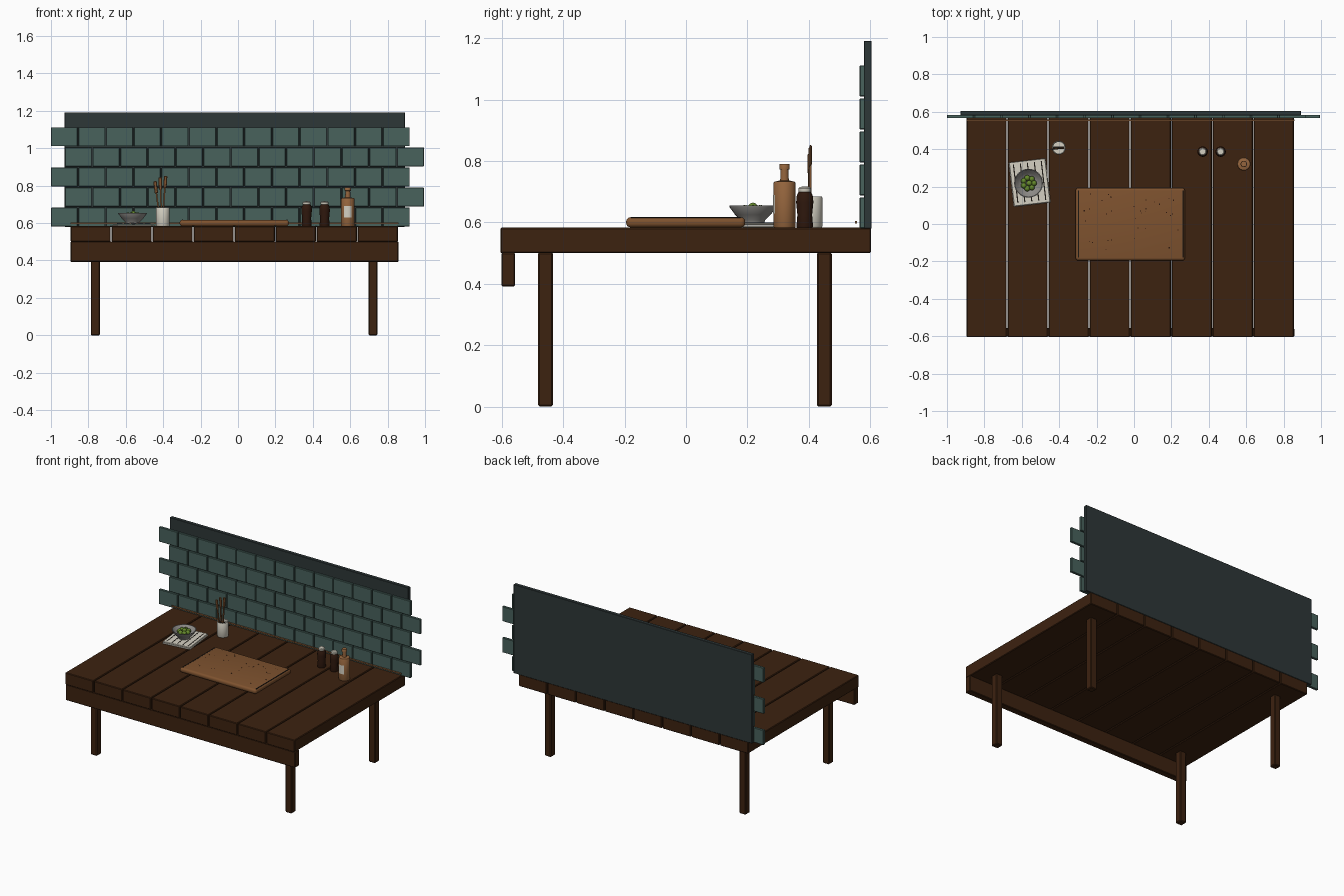
import bpy, bmesh, math, random
from mathutils import Matrix, Vector

if "Cube" in bpy.data.objects:
    bpy.data.objects.remove(bpy.data.objects["Cube"])

random.seed(4)


def material(name, rgb):
    m = bpy.data.materials.new(name)
    m.diffuse_color = (*rgb, 1)
    m.use_nodes = True
    m.node_tree.nodes["Principled BSDF"].inputs["Base Color"].default_value = m.diffuse_color
    return m


WOOD = material("dark_wood", (0.046, 0.016, 0.005))
PANEL = material("charcoal_slate", (0.027, 0.038, 0.039))
TILE = material("teal_tile", (0.065, 0.122, 0.108))
BOARD = material("oak", (0.21, 0.085, 0.028))
AMBER = material("amber", (0.30, 0.13, 0.047))
CREAM = material("cream", (0.66, 0.63, 0.54))
GREY = material("grey_stoneware", (0.27, 0.26, 0.245))
GREEN = material("olive_green", (0.13, 0.25, 0.025))
ESPRESSO = material("espresso", (0.028, 0.009, 0.004))
BLACK = material("near_black", (0.012, 0.009, 0.007))


def finish(name, bm, mat, smooth=False):
    bmesh.ops.recalc_face_normals(bm, faces=bm.faces)
    me = bpy.data.meshes.new(name)
    bm.to_mesh(me)
    bm.free()
    for m in (mat if isinstance(mat, list) else [mat]):
        me.materials.append(m)
    if smooth:
        me.shade_smooth()
        me.set_sharp_from_angle(angle=math.radians(35))
    ob = bpy.data.objects.new(name, me)
    bpy.context.collection.objects.link(ob)
    return ob


def box(name, lo, hi, mat, bevel=0, segments=1):
    """Box between two corners, optionally with rounded edges."""
    lo, hi = Vector(lo), Vector(hi)
    bm = bmesh.new()
    bmesh.ops.create_cube(bm, size=1, matrix=Matrix.Translation((lo + hi) / 2)
                          @ Matrix.Diagonal((*(hi - lo), 1)))
    if bevel:
        bmesh.ops.bevel(bm, geom=bm.edges[:], offset=bevel, segments=segments,
                        profile=0.5, affect='EDGES')
    return finish(name, bm, mat, segments > 1)


def lathe(name, x, y, profile, mats, rule=None, sides=24):
    """Turn an (r, z) profile around a vertical axis; rule picks a slot by height."""
    bm = bmesh.new()
    vs = [bm.verts.new((r, 0, z)) for r, z in profile]
    es = [bm.edges.new(p) for p in zip(vs, vs[1:])]
    bmesh.ops.spin(bm, geom=vs + es, axis=(0, 0, 1), cent=(0, 0, 0),
                   angle=math.tau, steps=sides, use_merge=True)
    bmesh.ops.remove_doubles(bm, verts=bm.verts, dist=1e-5)
    if rule:
        for f in bm.faces:
            f.material_index = rule(f.calc_center_median())
    ob = finish(name, bm, mats, True)
    ob.location = (x, y, 0)
    return ob


# Table top planks
for i in range(8):
    x = -0.895 + i * 0.2193
    box(f"table_plank_{i}", (x, -0.605, 0.50), (x + 0.2143, 0.603, 0.583), WOOD, 0.004)

# Front apron and legs
box("front_apron", (-0.895, -0.602, 0.392), (0.857, -0.557, 0.502), WOOD, 0.004)
for side, x in (("left", -0.787), ("right", 0.698)):
    for end, y in (("front", -0.482), ("back", 0.427)):
        box(f"{end}_{side}_leg", (x, y, 0), (x + 0.048, y + 0.048, 0.503), WOOD, 0.005)

# Backsplash panel with running-bond tiles and a thin trim strip
box("backsplash_panel", (-0.927, 0.58, 0.58), (0.892, 0.605, 1.192), PANEL, 0.002)
for row in range(5):
    for col in range(13):
        x = -1.0 + col * 0.148 + (row % 2) * 0.076
        z = 0.581 + row * 0.1075
        box(f"tile_{row}_{col}", (x, 0.566, z), (x + 0.142, 0.584, z + 0.101), TILE, 0.002)
box("back_trim", (-0.895, 0.551, 0.596), (0.857, 0.558, 0.604), AMBER)

# Cutting board with end grooves and grain flecks
box("cutting_board", (-0.312, -0.195, 0.584), (0.272, 0.193, 0.617), BOARD, 0.014, 4)
for n, x in enumerate((-0.299, 0.259)):
    box(f"board_groove_{n}", (x, -0.18, 0.614), (x + 0.006, 0.178, 0.6178), BLACK)
for n in range(34):
    x = random.uniform(-0.27, 0.24)
    y = random.choice((random.uniform(-0.17, 0.17), random.uniform(0.05, 0.17)))
    s = random.uniform(0.002, 0.0035)
    box(f"board_fleck_{n}", (x - s, y - s, 0.615), (x + s, y + s, 0.6175), ESPRESSO)

# Folded striped towel
towel = [box("towel_bottom", (-0.099, -0.119, 0.583), (0.099, 0.119, 0.590), CREAM, 0.002),
         box("towel_top", (-0.097, -0.117, 0.591), (0.097, 0.119, 0.599), CREAM, 0.002)]
for n in range(5):
    x = -0.075 + n * 0.0375
    towel.append(box(f"towel_stripe_{n}", (x - 0.003, -0.102, 0.598),
                     (x + 0.003, 0.106, 0.5998), BLACK))
for ob in towel:
    ob.location = (-0.558, 0.222, 0)
    ob.rotation_euler.z = math.radians(6.7)

# Bowl of fruit
bx, by = -0.564, 0.218
lathe("bowl", bx, by, [(0, 0.600), (0.038, 0.600), (0.040, 0.608), (0.058, 0.625),
                       (0.076, 0.650), (0.077, 0.655), (0.073, 0.655), (0.055, 0.633),
                       (0.035, 0.617), (0, 0.614)], GREY, sides=28)
for n in range(8):
    a = math.tau * n / 7
    r, z = (0.029, 0.641) if n < 7 else (0.004, 0.649)
    bm = bmesh.new()
    bmesh.ops.create_uvsphere(bm, u_segments=12, v_segments=8, radius=0.0155)
    fruit = finish(f"fruit_{n}", bm, GREEN, True)
    fruit.location = (bx + r * math.cos(a), by + r * math.sin(a), z)

# Utensil holder
lathe("utensil_holder", -0.402, 0.408,
      [(0, 0.583), (0.034, 0.583), (0.037, 0.588), (0.037, 0.680), (0.035, 0.684),
       (0.031, 0.682), (0.031, 0.668), (0, 0.668)], CREAM)
box("holder_opening", (-0.434, 0.400, 0.669), (-0.370, 0.414, 0.676), BLACK)

# Wooden utensils: slim handle below a flat paddle
for n, (x, top, tilt) in enumerate(((-0.424, 0.825, -7), (-0.410, 0.845, -2), (-0.400, 0.852, 4))):
    length = top - 0.66
    handle = box(f"utensil_handle_{n}", (-0.004, -0.003, 0), (0.004, 0.003, length - 0.05), BOARD)
    paddle = box(f"utensil_paddle_{n}", (-0.009, -0.004, length - 0.065),
                 (0.009, 0.004, length), BOARD, 0.003)
    for ob in (handle, paddle):
        ob.location = (x, 0.400 + n * 0.003, 0.66)
        ob.rotation_euler.y = math.radians(tilt)

# Shakers with pale caps
for n, x in enumerate((0.367, 0.463)):
    lathe(f"shaker_{n}", x, 0.387,
          [(0, 0.583), (0.025, 0.583), (0.027, 0.588), (0.024, 0.625), (0.028, 0.665),
           (0.027, 0.685), (0.020, 0.700), (0.021, 0.703), (0.021, 0.711), (0.016, 0.716),
           (0, 0.717)], [ESPRESSO, CREAM], lambda c: int(c.z > 0.7))

# Bottle with stopper
lathe("bottle", 0.587, 0.321,
      [(0, 0.583), (0.034, 0.583), (0.036, 0.587), (0.036, 0.728), (0.033, 0.733),
       (0.014, 0.737), (0.013, 0.772), (0.017, 0.773), (0.017, 0.788), (0.015, 0.791),
       (0, 0.791)], AMBER)

# Curved label on the bottle front
bm = bmesh.new()
columns = []
for k in range(7):
    a = math.radians(-90 - 33 + 11 * k)
    columns.append([bm.verts.new((0.0368 * math.cos(a), 0.0368 * math.sin(a), z))
                    for z in (0.630, 0.690)])
for (a, b), (c, d) in zip(columns, columns[1:]):
    bm.faces.new((a, c, d, b))
label = finish("bottle_label", bm, CREAM, True)
label.location = (0.587, 0.321, 0)
